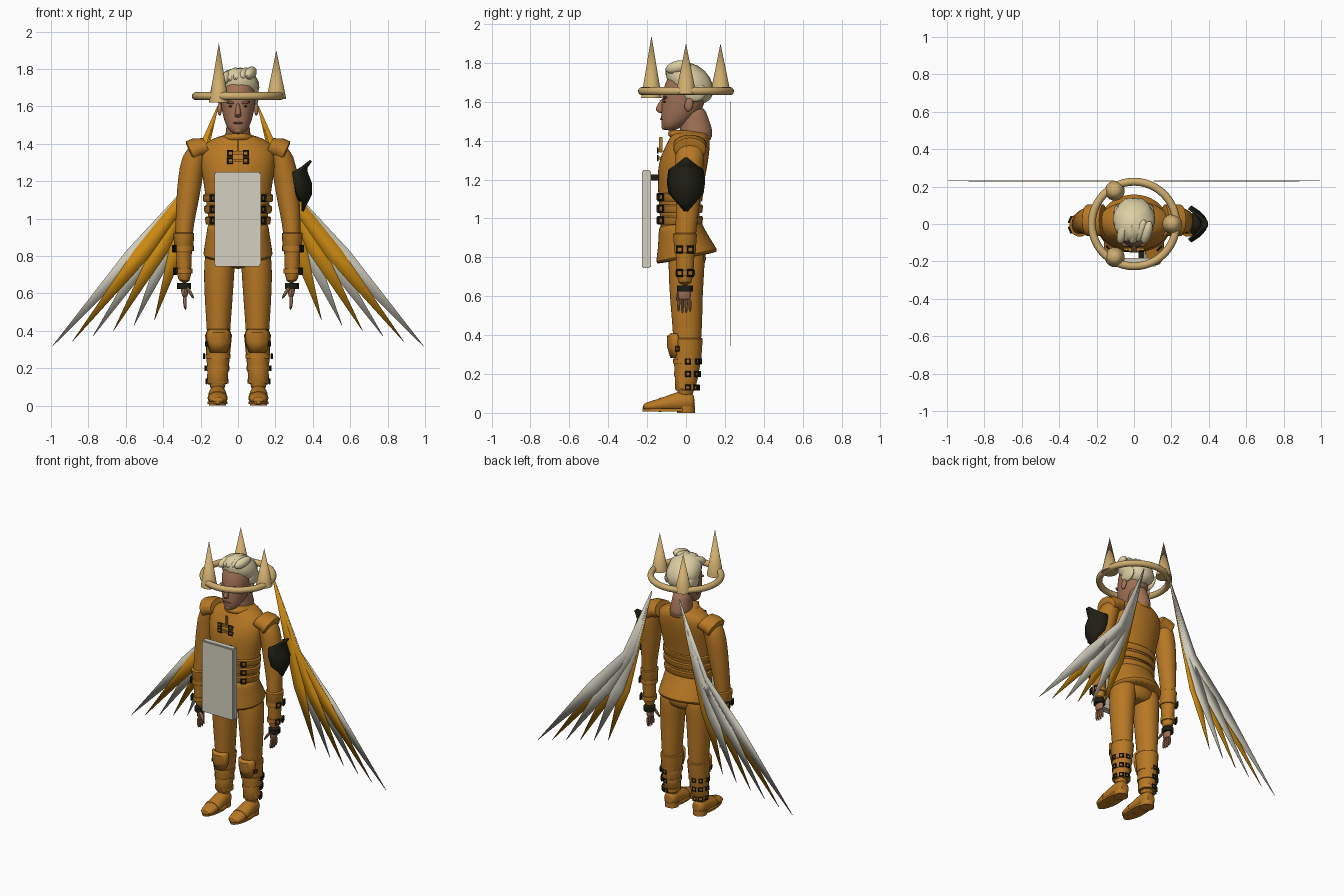
import bpy, bmesh, math
from mathutils import Vector, Matrix

old = bpy.data.objects.get("Cube")
if old:
    bpy.data.objects.remove(old)

X, Y, Z = Vector((1, 0, 0)), Vector((0, 1, 0)), Vector((0, 0, 1))


def colour(name, r, g, b):
    m = bpy.data.materials.new(name)
    m.use_nodes = True
    m.diffuse_color = (r, g, b, 1)
    m.node_tree.nodes["Principled BSDF"].inputs["Base Color"].default_value = (r, g, b, 1)
    return m


SUIT = colour("amber leather", .48, .19, .018)
GOLD = colour("golden feather", .64, .27, .006)
PALE = colour("pale stone", .66, .63, .53)
BRASS = colour("crown brass", .62, .42, .16)
SKIN = colour("brown skin", .36, .17, .095)
LIP = colour("dark skin", .22, .09, .06)
HAIR = colour("blond hair", .72, .62, .37)
BLACK = colour("black iron", .013, .013, .007)


def finish(name, bm, mat, subdiv=0):
    bmesh.ops.recalc_face_normals(bm, faces=bm.faces)
    me = bpy.data.meshes.new(name)
    bm.to_mesh(me)
    bm.free()
    ob = bpy.data.objects.new(name, me)
    bpy.context.collection.objects.link(ob)
    me.materials.append(mat)
    if subdiv:
        mod = ob.modifiers.new("subdivision", 'SUBSURF')
        mod.levels = mod.render_levels = subdiv
    return ob


def tube(name, secs, mat, t=Z, ref=Y, n=18, subdiv=1, tilt=0):
    """Loft of ellipses given as (x, y, z, half width, half depth)."""
    bm = bmesh.new()
    t = Vector(t).normalized()
    v = (ref - t * ref.dot(t)).normalized()
    u = v.cross(t)
    rings = []
    for x, y, z, ru, rv in secs:
        ring = []
        for i in range(n):
            a = math.tau * i / n
            p = Vector((x, y, z)) + u * ru * math.cos(a) + v * rv * math.sin(a)
            p.z += tilt * (p.y - y)
            ring.append(bm.verts.new(p))
        rings.append(ring)
    for a, b in zip(rings, rings[1:]):
        for i in range(n):
            j = (i + 1) % n
            bm.faces.new((a[i], a[j], b[j], b[i]))
    bm.faces.new(rings[0])
    bm.faces.new(rings[-1])
    return finish(name, bm, mat, subdiv)


def upright(name, rows, mat, **kw):
    """Centred loft from (z, y centre, half width, half depth)."""
    return tube(name, [(0, cy, z, rx, ry) for z, cy, rx, ry in rows], mat, **kw)


def ball(name, loc, size, mat, rot=(0, 0, 0)):
    bm = bmesh.new()
    bmesh.ops.create_uvsphere(bm, u_segments=16, v_segments=10, radius=1)
    bm.transform(Matrix.Diagonal((*size, 1)))
    ob = finish(name, bm, mat)
    ob.location, ob.rotation_euler = loc, rot
    return ob


def box(name, loc, size, mat, bevel=0.0):
    bm = bmesh.new()
    bmesh.ops.create_cube(bm, size=1)
    bm.transform(Matrix.Diagonal((*size, 1)))
    if bevel:
        bmesh.ops.bevel(bm, geom=bm.edges[:], offset=bevel, segments=2, affect='EDGES')
    ob = finish(name, bm, mat)
    ob.location = loc
    return ob


def plate(name, centre, out, rows, curl, mat):
    """Curved armour plate from (z, half width, outward offset)."""
    bm = bmesh.new()
    out, side = Vector(out), Z.cross(Vector(out))
    grid = []
    for z, w, off in rows:
        grid.append([bm.verts.new(Vector((*centre, z)) + out * (off - curl * (s * w) ** 2)
                                  + side * w * s) for s in (-1, -.7, -.35, 0, .35, .7, 1)])
    for a, b in zip(grid, grid[1:]):
        for i in range(6):
            bm.faces.new((a[i], a[i + 1], b[i + 1], b[i]))
    ob = finish(name, bm, mat)
    mod = ob.modifiers.new("thickness", 'SOLIDIFY')
    mod.thickness, mod.offset = .014, 0
    return ob


def buckle(name, loc, out, r=.02):
    bpy.ops.mesh.primitive_torus_add(major_segments=4, minor_segments=6,
                                     major_radius=r, minor_radius=r * .3, location=loc)
    ob = bpy.context.object
    ob.name = name
    q = Vector(out).to_track_quat('Z', 'Y').to_matrix().to_4x4()
    ob.rotation_euler = (q @ Matrix.Rotation(math.pi / 4, 4, 'Z')).to_euler()
    ob.data.materials.append(BLACK)


# Jacket
upright("jacket", [(.82, -.005, .165, .12), (.97, -.03, .158, .10), (1.05, -.035, .165, .105),
                   (1.15, -.03, .18, .115), (1.25, -.02, .195, .128), (1.33, -.005, .205, .125),
                   (1.39, .015, .195, .11), (1.425, .02, .14, .1), (1.45, .02, .085, .09)],
        SUIT, n=24)
upright("jacket_skirt", [(1.0, -.035, .162, .105), (.95, -.03, .165, .112), (.87, -.01, .178, .135),
                         (.80, .005, .19, .163), (.795, .005, .18, .153)], SUIT, n=24, tilt=.2)
upright("collar", [(1.40, .02, .10, .115), (1.43, .018, .092, .115), (1.455, .018, .086, .108)],
        SUIT, tilt=-.08)
for i, z in enumerate((.99, 1.05, 1.11)):
    r = .168 + .006 * i
    upright(f"belt_{i}", [(z - .022, -.033, r, .112), (z - .015, -.033, r + .006, .118),
                          (z + .015, -.033, r + .008, .12), (z + .022, -.033, r, .114)],
            SUIT, n=24, subdiv=0)
    for s in (1, -1):
        buckle(f"belt_buckle_{i}_{s}", (s * .135, -.13, z), (s * .7, -.7, 0), .022)
for z in (1.31, 1.35):
    box("chest_strap", (0, -.137, z), (.11, .02, .016), SUIT, .003)
    for s in (1, -1):
        buckle("chest_buckle", (s * .042, -.145, z), -Y, .018)
box("front_seam", (0, -.13, 1.38), (.012, .02, .08), SUIT, .003)
box("plate_mount", (.04, -.16, 1.21), (.03, .05, .03), BLACK, .004)
upright("hips", [(.73, .005, .10, .08), (.78, .005, .165, .105), (.9, -.01, .16, .11)], SUIT)

# Head
upright("neck", [(1.39, .05, .075, .085), (1.45, .055, .068, .088), (1.52, .04, .06, .072),
                 (1.58, .03, .06, .07)], SKIN)
upright("head", [(1.452, -.085, .028, .03), (1.475, -.068, .052, .058), (1.52, -.038, .074, .092),
                 (1.57, -.018, .085, .108), (1.62, -.01, .093, .113), (1.67, -.004, .097, .113),
                 (1.73, .005, .088, .1), (1.77, .01, .055, .065)], SKIN, n=24)
tube("nose", [(0, -.115, 1.62, .01, .01), (0, -.134, 1.58, .013, .018),
              (0, -.138, 1.555, .02, .022), (0, -.125, 1.54, .014, .012)], SKIN, n=10)
ball("mouth", (0, -.122, 1.512), (.026, .012, .007), LIP)
ball("chin", (0, -.108, 1.472), (.024, .018, .018), SKIN)
for s in (1, -1):
    ball("eye", (s * .036, -.108, 1.6), (.014, .008, .005), BLACK)
    ball("brow", (s * .038, -.108, 1.62), (.028, .014, .008), LIP, (0, s * -.2, 0))
    ball("ear", (s * .098, .015, 1.585), (.012, .022, .035), SKIN, (-.2, 0, 0))

# Hair: sheared cap with swept locks
hair = ball("hair", (0, .022, 1.70), (.114, .122, .1), HAIR)
for v in hair.data.vertices:
    a = math.atan2(v.co.y, v.co.x)
    v.co *= 1 + .03 * math.sin(a * 7 + v.co.z * 30)
    v.co.z -= .32 * v.co.y
for i in range(5):
    ball("hair_lock", (-.06 + .032 * i, -.045 + .01 * (i % 2), 1.755 + .006 * i),
         (.028, .065, .032), HAIR, (.25, 0, -.3))
for s in (1, -1):
    ball("side_hair", (s * .09, .045, 1.65), (.02, .06, .05), HAIR)

# Crown ring and spikes
bpy.ops.mesh.primitive_torus_add(major_segments=48, minor_segments=12, major_radius=.226,
                                 minor_radius=.021, location=(0, 0, 1.655))
bpy.context.object.name = "crown_ring"
bpy.context.object.data.materials.append(BRASS)
for i, (low, top) in enumerate(((1.64, 1.90), (1.64, 1.90), (1.62, 1.94))):
    a = math.tau * i / 3
    bpy.ops.mesh.primitive_cone_add(vertices=24, radius1=.053, radius2=0, depth=top - low,
                                    location=(.205 * math.cos(a), .205 * math.sin(a), (low + top) / 2))
    bpy.context.object.name = f"crown_spike_{i}"
    bpy.context.object.data.materials.append(BRASS)

# Chest board and shoulder shield
box("chest_board", (-.002, -.204, .997), (.248, .047, .505), PALE, .007)
plate("arm_shield", (0, 0), X, [(1.31, .012, .39), (1.275, .05, .365), (1.25, .085, .365),
                                (1.19, .093, .388), (1.13, .085, .388), (1.085, .045, .365),
                                (1.04, .006, .345)], 10, BLACK)
ball("arm_shield_boss", (.335, 0, 1.18), (.04, .07, .09), BLACK)

for s, side in ((1, "left"), (-1, "right")):
    # Arm
    tube(side + "_arm", [(s * .19, .02, 1.40, .05, .07), (s * .235, .02, 1.34, .068, .076),
                         (s * .258, .015, 1.2, .066, .07), (s * .272, .01, 1.08, .06, .062),
                         (s * .285, .003, .98, .05, .057), (s * .29, -.005, .88, .045, .052),
                         (s * .29, -.005, .74, .042, .046), (s * .288, -.005, .65, .034, .038)],
         SUIT, t=(s * .1, 0, -1))
    tube(side + "_shoulder_cap", [(s * .165, .02, 1.385, .05, .085), (s * .215, .02, 1.375, .06, .086),
                                  (s * .25, .02, 1.355, .065, .084), (s * .255, .02, 1.35, .055, .075)],
         SUIT, t=(s * .85, 0, -.4), subdiv=0)
    tube(side + "_cuff", [(s * .29, -.005, .925, .05, .056), (s * .29, -.005, .92, .056, .063),
                          (s * .29, -.005, .83, .05, .055), (s * .29, -.005, .82, .043, .05)],
         SUIT, subdiv=0)
    for z, r in ((.84, .054), (.72, .047)):
        tube(side + "_arm_strap", [(s * .29, -.005, z + d, r, r + .004) for d in (-.014, .014)],
             SUIT, subdiv=0)
        for y in (-.028, .028):
            buckle(side + "_arm_buckle", (s * (.288 + r), y - .005, z), (s, y * 15, 0), .022)
    tube(side + "_glove_band", [(s * .288, -.005, z, .038, .041) for z in (.625, .655)],
         BLACK, subdiv=0)
    # Hand
    tube(side + "_palm", [(s * .288, -.005, .66, .022, .03), (s * .286, -.008, .62, .02, .037),
                          (s * .283, -.008, .575, .016, .036)], SKIN, n=12)
    for i in range(4):
        y = -.035 + .018 * i
        tube(side + "_finger", [(s * .284, y, .59, .011, .01), (s * .286, y * 1.1, .55, .01, .009),
                                (s * .28, y * 1.1, .505 + .008 * abs(i - 1.5), .006, .006)], SKIN, n=8)
    tube(side + "_thumb", [(s * .28, -.03, .64, .014, .014), (s * .255, -.04, .605, .012, .012),
                           (s * .236, -.045, .57, .007, .007)], SKIN, n=8)

    # Leg
    tube(side + "_leg", [(s * .085, .005, .88, .08, .09), (s * .1, .003, .77, .085, .097),
                         (s * .103, 0, .62, .079, .086), (s * .104, .006, .48, .069, .08),
                         (s * .104, .006, .38, .062, .073), (s * .106, .008, .28, .058, .066),
                         (s * .108, 0, .18, .05, .054), (s * .11, -.004, .07, .046, .044)], SUIT)
    tube(side + "_greave", [(s * .104, .005, .385, .066, .076), (s * .104, .005, .38, .072, .082),
                            (s * .106, .008, .28, .064, .072), (s * .108, .002, .18, .056, .06),
                            (s * .11, -.004, .125, .056, .053), (s * .11, -.004, .115, .048, .046)],
         SUIT, subdiv=0)
    plate(side + "_knee_guard", (s * .104, 0), -Y, [(.405, .05, .075), (.39, .062, .092),
                                                    (.34, .06, .09), (.285, .04, .074)], 13, SUIT)
    for z, r in ((.13, .056), (.2, .062), (.265, .068)):
        tube(side + "_leg_strap", [(s * .107, .004, z + d, r, r + .004) for d in (-.012, .012)],
             SUIT, subdiv=0)
        for a in (5, 48, 85):
            d = Vector((s * math.cos(math.radians(a)), math.sin(math.radians(a)), 0))
            buckle(side + "_leg_buckle", Vector((s * .107, .004, z)) + d * (r + .006), d, .017)
    buckle(side + "_knee_buckle", (s * .168, -.045, .33), (s, -.6, 0), .015)

    # Boot
    tube(side + "_boot", [(s * .11, .046, .05, .034, .04), (s * .11, .02, .06, .046, .055),
                          (s * .11, -.05, .058, .05, .052), (s * .109, -.12, .042, .052, .036),
                          (s * .108, -.185, .034, .05, .027), (s * .107, -.225, .03, .03, .016)],
         SUIT, t=-Y, ref=Z)
    tube(side + "_sole", [(s * .109, -.09, z, .053, .135) for z in (.008, .022)], SUIT, subdiv=0)
    tube(side + "_heel", [(s * .11, 0, z, .046, .046) for z in (0, .035)], SUIT, subdiv=0)
    tube(side + "_toe_band", [(s * .109, -.125, .042, .054, .038), (s * .109, -.14, .04, .054, .036)],
         SUIT, t=-Y, ref=Z, subdiv=0)

    # Wing: six long feathers fanning from one root, alternating colour
    for i in range(6):
        k = i / 5
        mid = [Vector(a).lerp(Vector(b), k) for a, b in (
            ((.108, 1.6), (.108, 1.6)), ((.305, 1.1), (.235, 1.16)),
            ((.565, .80), (.32, .86)), ((.995, .315), (.447, .457)))]
        bm = bmesh.new()
        y = .2285 if i % 2 else .2315
        pairs = []
        for j, w in enumerate((.003, .03, .043, .001)):
            d = (mid[min(j + 1, 3)] - mid[max(j - 1, 0)]).normalized()
            pairs.append([bm.verts.new((s * (mid[j].x - e * w * d.y), y, mid[j].y + e * w * d.x))
                          for e in (1, -1)])
        for a, b in zip(pairs, pairs[1:]):
            bm.faces.new((a[0], a[1], b[1], b[0]))
        ob = finish(f"{side}_feather_{i}", bm, GOLD if i % 2 else PALE)
        mod = ob.modifiers.new("thickness", 'SOLIDIFY')
        mod.thickness, mod.offset = .002, 0

# Smooth shading with sharp edges kept
bpy.ops.object.select_all(action='DESELECT')
for ob in bpy.context.scene.objects:
    if ob.type == 'MESH':
        ob.select_set(True)
        bpy.context.view_layer.objects.active = ob
bpy.ops.object.shade_smooth_by_angle(angle=math.radians(40))
